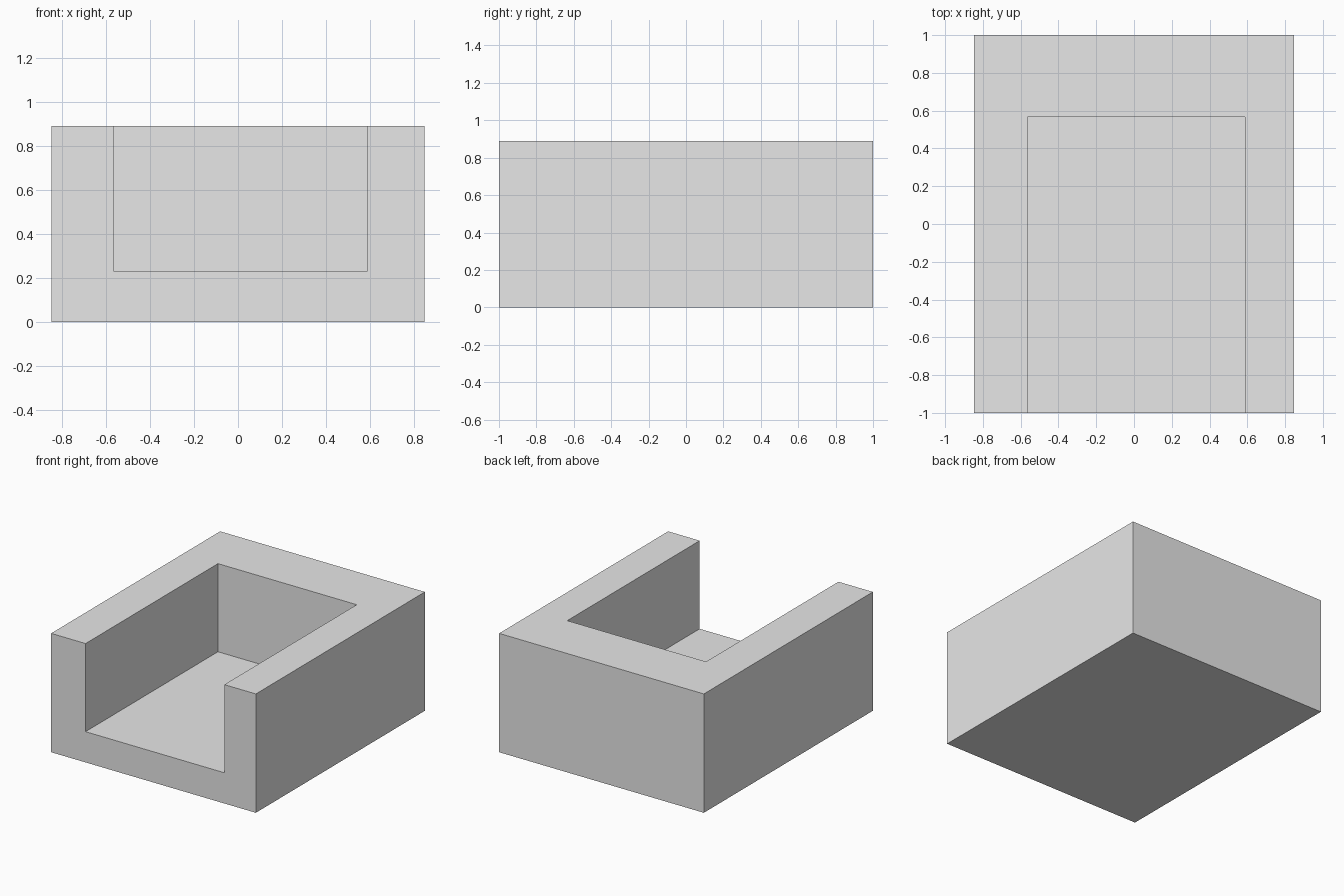
import bpy

if "Cube" in bpy.data.objects:
    bpy.data.objects.remove(bpy.data.objects["Cube"])

# Single plain material
grey = bpy.data.materials.new("light_grey")
grey.diffuse_color = (0.8, 0.8, 0.8, 1)
grey.use_nodes = True
grey.node_tree.nodes["Principled BSDF"].inputs["Base Color"].default_value = grey.diffuse_color


def box(name, lo, hi):
    """Axis-aligned box between two corners."""
    bpy.ops.mesh.primitive_cube_add(size=1)
    ob = bpy.context.object
    ob.name = name
    for v in ob.data.vertices:
        v.co = [lo[i] if v.co[i] < 0 else hi[i] for i in range(3)]
    ob.data.materials.append(grey)
    return ob


# Recess open at the top and the front
cutter = box("recess_cutter", (-0.563, -1.2, 0.23), (0.587, 0.567, 1.1))
cutter.hide_render = True

# Outer block: floor, two side walls and a thick back wall
block = box("walled_block", (-0.848, -1, 0), (0.848, 1, 0.89))
cut = block.modifiers.new("recess", "BOOLEAN")
cut.operation = "DIFFERENCE"
cut.solver = "EXACT"
cut.object = cutter
bpy.context.view_layer.objects.active = block
bpy.ops.object.modifier_apply(modifier=cut.name)
bpy.data.objects.remove(cutter)
